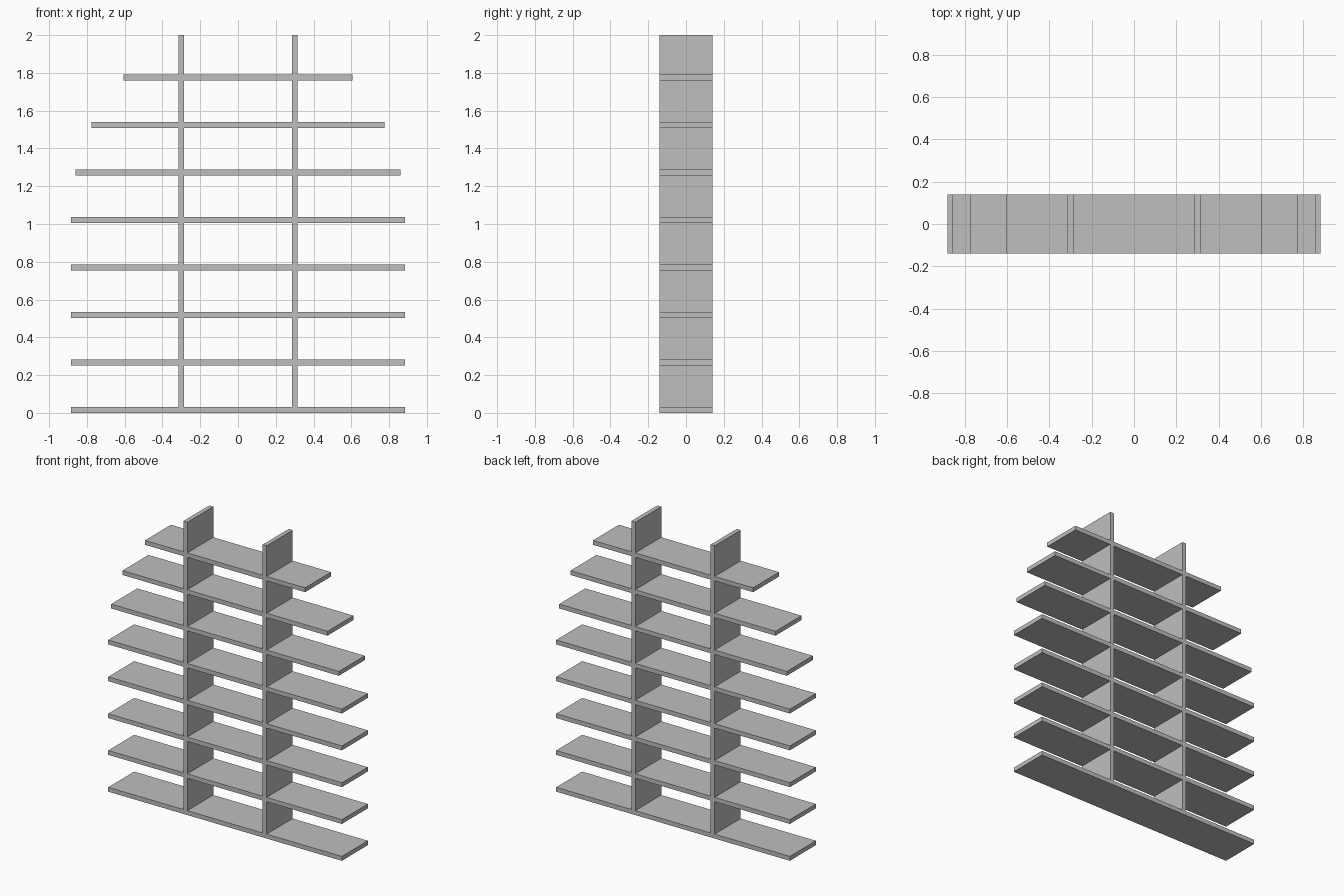
import bpy

if "Cube" in bpy.data.objects:
    bpy.data.objects.remove(bpy.data.objects["Cube"])

DEPTH = 0.28        # front to back
THICK = 0.03        # board thickness
STEP = 0.2515       # shelf spacing
TOP = 2.0
UPRIGHT_X = 0.30
HALF_WIDTHS = [0.883, 0.883, 0.883, 0.883, 0.883, 0.86, 0.775, 0.605]

grey = bpy.data.materials.new("plain_grey")
grey.diffuse_color = (0.52, 0.52, 0.52, 1)
grey.use_nodes = True
grey.node_tree.nodes["Principled BSDF"].inputs["Base Color"].default_value = grey.diffuse_color


def board(name, x, width, z0, z1):
    """Box board resting on z0, full depth."""
    bpy.ops.mesh.primitive_cube_add(size=1, location=(x, 0, (z0 + z1) / 2))
    ob = bpy.context.object
    ob.name = name
    ob.scale = (width, DEPTH, z1 - z0)
    bpy.ops.object.transform_apply(location=False, rotation=False, scale=True)
    ob.data.materials.append(grey)


for i, half in enumerate(HALF_WIDTHS):
    z = i * STEP
    # Horizontal shelf, narrower towards the top
    board(f"shelf_{i + 1}", 0, 2 * half, z, z + THICK)
    # Pair of upright sections reaching the next shelf, or the free top end
    end = (i + 1) * STEP if i + 1 < len(HALF_WIDTHS) else TOP
    for side, sx in (("left", -1), ("right", 1)):
        board(f"{side}_upright_{i + 1}", sx * UPRIGHT_X, THICK, z + THICK, end)
